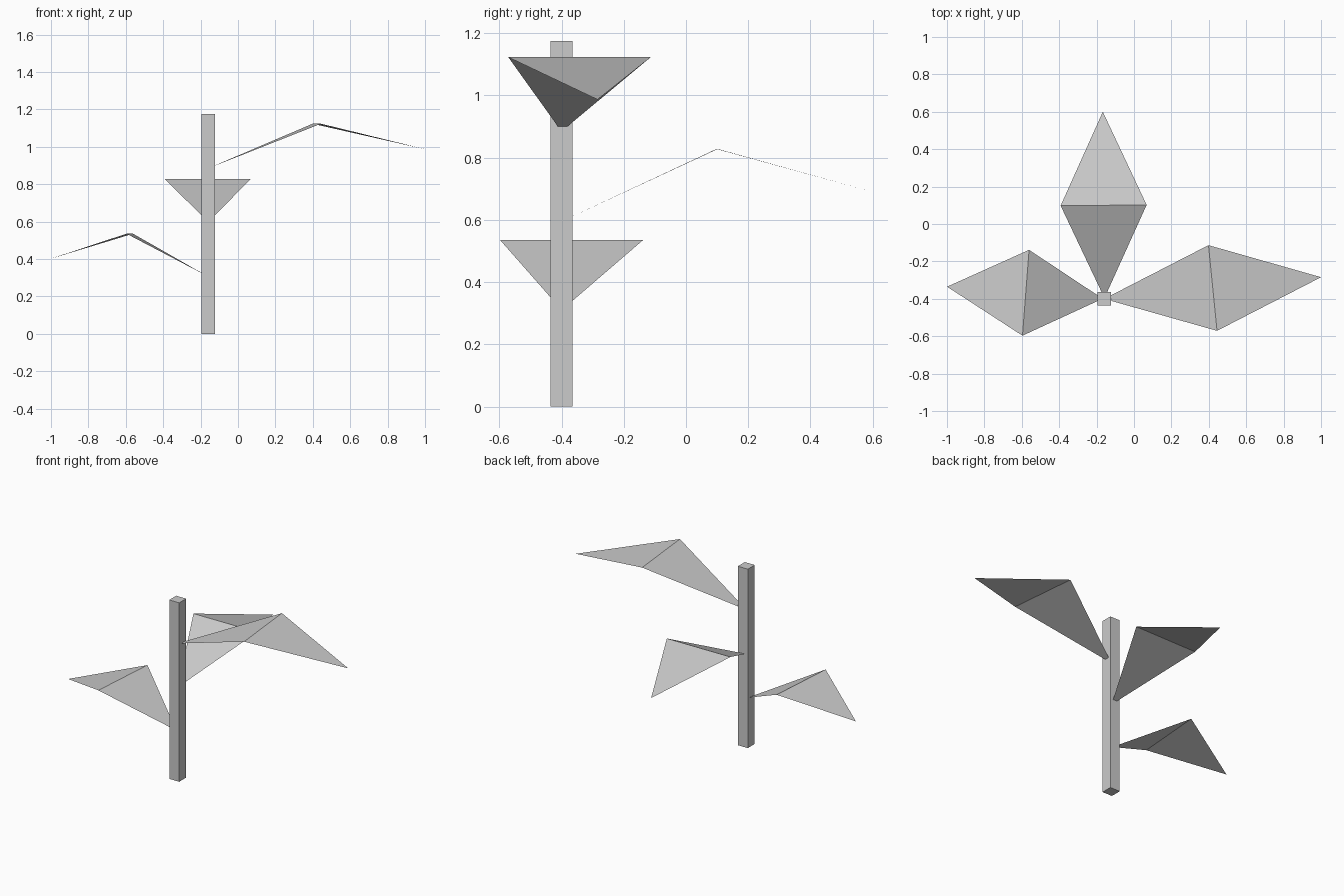
import bpy
import bmesh
from math import radians
from mathutils import Matrix, Vector

cube = bpy.data.objects.get("Cube")
if cube:
    bpy.data.objects.remove(cube, do_unlink=True)

STEM = Vector((-0.158, -0.4, 0))
STEM_WIDTH, STEM_HEIGHT = 0.072, 1.175
LEAF_WIDTH, BASE_WIDTH = 0.46, 0.03

grey = bpy.data.materials.new("plain grey")
grey.use_nodes = True
grey.diffuse_color = (0.6, 0.6, 0.6, 1)
grey.node_tree.nodes["Principled BSDF"].inputs["Base Color"].default_value = (0.6, 0.6, 0.6, 1)


def make_object(name, bm):
    mesh = bpy.data.meshes.new(name)
    bm.to_mesh(mesh)
    bm.free()
    mesh.materials.append(grey)
    obj = bpy.data.objects.new(name, mesh)
    bpy.context.collection.objects.link(obj)
    return obj


def leaf(name, angle, base_z, fold_z, tip_z, reach):
    """Folded sheet leaf growing outward from the stem at an angle."""
    bm = bmesh.new()
    start = STEM_WIDTH / 2

    def pair(x, width, z):
        return [bm.verts.new((x, side * width / 2, z)) for side in (-1, 1)]

    base = pair(start, BASE_WIDTH, base_z)
    fold = pair(reach / 2, LEAF_WIDTH, fold_z)
    tip = bm.verts.new((reach, 0, tip_z))
    bm.faces.new((base[0], fold[0], fold[1], base[1]))
    bm.faces.new((fold[0], tip, fold[1]))
    turn = Matrix.Translation(STEM) @ Matrix.Rotation(radians(angle), 4, "Z")
    bm.transform(turn)
    return make_object(name, bm)


# Square stem
bm = bmesh.new()
bmesh.ops.create_cube(bm, size=1)
bmesh.ops.scale(bm, vec=(STEM_WIDTH, STEM_WIDTH, STEM_HEIGHT), verts=bm.verts)
bmesh.ops.translate(bm, vec=STEM + Vector((0, 0, STEM_HEIGHT / 2)), verts=bm.verts)
make_object("stem", bm)

# Three leaves, longer towards the top
leaf("upper_left_leaf", 5.7, 0.9, 1.123, 0.987, 1.164)
leaf("middle_back_leaf", 90.5, 0.612, 0.828, 0.69, 1.0)
leaf("lower_right_leaf", 175.6, 0.325, 0.535, 0.402, 0.844)
